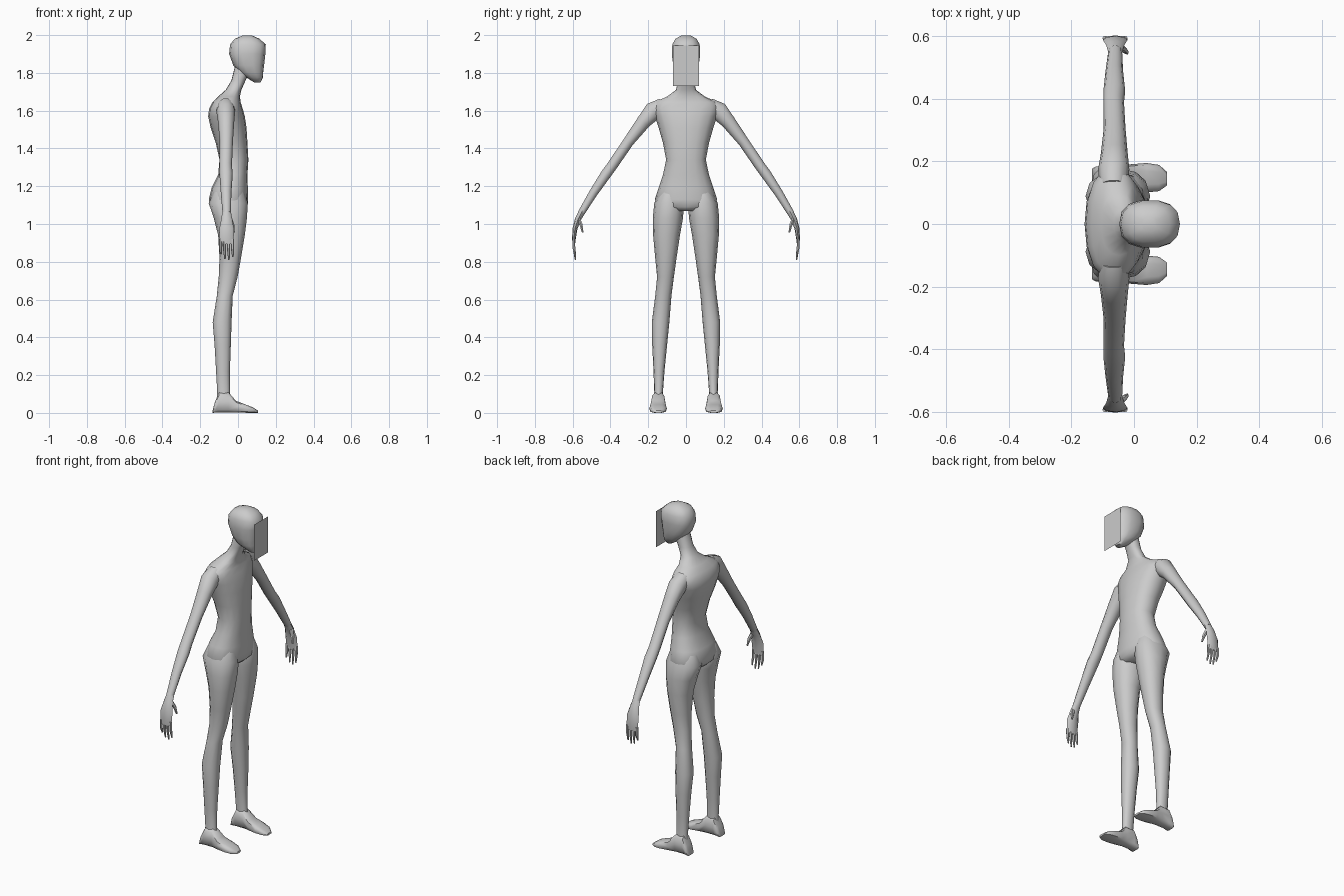
import bpy, bmesh, math
from mathutils import Vector

grey = bpy.data.materials.new("light_grey")
grey.diffuse_color = (0.6, 0.6, 0.6, 1)


def finish(name, bm, mirror=False):
    bmesh.ops.recalc_face_normals(bm, faces=bm.faces)
    me = bpy.data.meshes.new(name)
    bm.to_mesh(me)
    bm.free()
    ob = bpy.data.objects.new(name, me)
    bpy.context.collection.objects.link(ob)
    me.materials.append(grey)
    if mirror:
        mod = ob.modifiers.new("mirror", 'MIRROR')
        mod.use_axis = (False, True, False)
    bpy.ops.object.select_all(action='DESELECT')
    ob.select_set(True)
    bpy.context.view_layer.objects.active = ob
    bpy.ops.object.shade_smooth_by_angle(angle=math.radians(50))
    return ob


def loft(name, rings, n=12, power=2.0, mirror=False):
    """Skin over rings of (centre, half axis u, half axis v)."""
    bm = bmesh.new()
    loops = []
    for c, u, v in rings:
        loop = []
        for i in range(n):
            a = 2 * math.pi * i / n
            ca, sa = math.cos(a), math.sin(a)
            p = math.copysign(abs(ca) ** (2 / power), ca)
            q = math.copysign(abs(sa) ** (2 / power), sa)
            loop.append(bm.verts.new(Vector(c) + Vector(u) * p + Vector(v) * q))
        loops.append(loop)
    for a, b in zip(loops, loops[1:]):
        for i in range(n):
            j = (i + 1) % n
            bm.faces.new((a[i], a[j], b[j], b[i]))
    bm.faces.new(loops[0])
    bm.faces.new(loops[-1])
    return finish(name, bm, mirror)


def level(z, x0, x1, y0, y1):
    """Horizontal ring from its extents."""
    return (((x0 + x1) / 2, (y0 + y1) / 2, z), ((x1 - x0) / 2, 0, 0), (0, (y1 - y0) / 2, 0))


def limb(name, path, n=10):
    """Tube in the yz plane: path of (x, y, z, half depth in x, half thickness)."""
    rings = []
    for i, (x, y, z, dx, t) in enumerate(path):
        a, b = path[max(i - 1, 0)], path[min(i + 1, len(path) - 1)]
        d = Vector((0, b[1] - a[1], b[2] - a[2])).normalized()
        rings.append(((x, y, z), (dx, 0, 0), Vector((0, -d.z, d.y)) * t))
    return loft(name, rings, n, mirror=True)


# Torso with neck: z, back, front, half width
torso = [(1.07, -.125, .03, .07), (1.09, -.145, .05, .15), (1.13, -.155, .054, .165),
         (1.19, -.14, .052, .145), (1.26, -.105, .05, .122), (1.34, -.098, .055, .105),
         (1.43, -.118, .05, .122), (1.51, -.145, .045, .145), (1.57, -.158, .036, .165),
         (1.61, -.153, .025, .18), (1.645, -.135, .014, .165), (1.675, -.105, .01, .10),
         (1.71, -.065, .018, .053), (1.76, -.035, .04, .042), (1.84, -.015, .08, .042)]
loft("torso", [level(z, a, b, -h, h) for z, a, b, h in torso], 16, 2.3)

# Head
head = [(1.75, .085, .12, .022), (1.775, .045, .132, .045), (1.80, .01, .133, .06),
        (1.84, -.025, .138, .069), (1.90, -.047, .145, .077), (1.95, -.042, .147, .074),
        (1.98, -.018, .115, .058), (1.998, .025, .075, .025)]
loft("head", [level(z, a, b, -h, h) for z, a, b, h in head], 14, 2.5)

# Thin upright plate in front of the face
bm = bmesh.new()
bm.faces.new([bm.verts.new((.152, y, z)) for y, z in
              ((-.068, 1.73), (.068, 1.73), (.068, 1.945), (-.068, 1.945))])
finish("face_plate", bm)

# Legs: z, back, front, inner, outer
leg = [(1.17, -.13, .035, .03, .14), (1.11, -.155, .052, .01, .168), (1.03, -.128, .047, .016, .176),
       (.94, -.105, .036, .032, .174), (.82, -.098, .016, .05, .163), (.72, -.102, -.002, .064, .153),
       (.62, -.112, -.028, .077, .163), (.48, -.134, -.034, .088, .181), (.36, -.124, -.038, .10, .179),
       (.22, -.116, -.043, .114, .172), (.11, -.11, -.043, .122, .168), (.05, -.115, -.03, .12, .175)]
loft("leg", [level(*r) for r in leg], 12, 2.2, mirror=True)

# Feet, lofted heel to toe: x, height, centre y, half width
foot = [(-.135, .012, .148, .028), (-.122, .06, .148, .036), (-.10, .11, .147, .036),
        (-.05, .11, .147, .036), (-.01, .065, .148, .043), (.04, .045, .148, .047),
        (.08, .03, .147, .042), (.105, .012, .145, .022)]
loft("foot", [((x, y, h / 2), (0, w, 0), (0, 0, h / 2)) for x, h, y, w in foot],
     10, 3.0, mirror=True)

# Arms with palms
limb("arm", [(-.065, .12, 1.625, .045, .045), (-.065, .175, 1.597, .05, .052),
             (-.063, .225, 1.54, .043, .04), (-.062, .305, 1.435, .035, .03),
             (-.065, .39, 1.31, .033, .029), (-.063, .425, 1.262, .035, .029),
             (-.063, .49, 1.165, .028, .024), (-.06, .555, 1.058, .022, .019)])
limb("palm", [(-.06, .548, 1.07, .022, .018), (-.06, .572, 1.025, .029, .016),
              (-.06, .588, .975, .039, .013), (-.06, .593, .925, .037, .01),
              (-.06, .594, .895, .032, .007)], 8)

# Fingers and thumb
for i, tip in enumerate((.84, .815, .81, .825)):
    x = -.092 + i * .021
    limb("finger_%d" % (i + 1), [(x, .594, .92, .009, .008), (x, .593, .87, .0085, .008),
                                 (x + .002, .585, tip, .004, .004)], 6)
limb("thumb", [(-.045, .568, 1.03, .014, .009), (-.03, .555, .995, .011, .009),
               (-.022, .547, .955, .005, .005)], 6)
